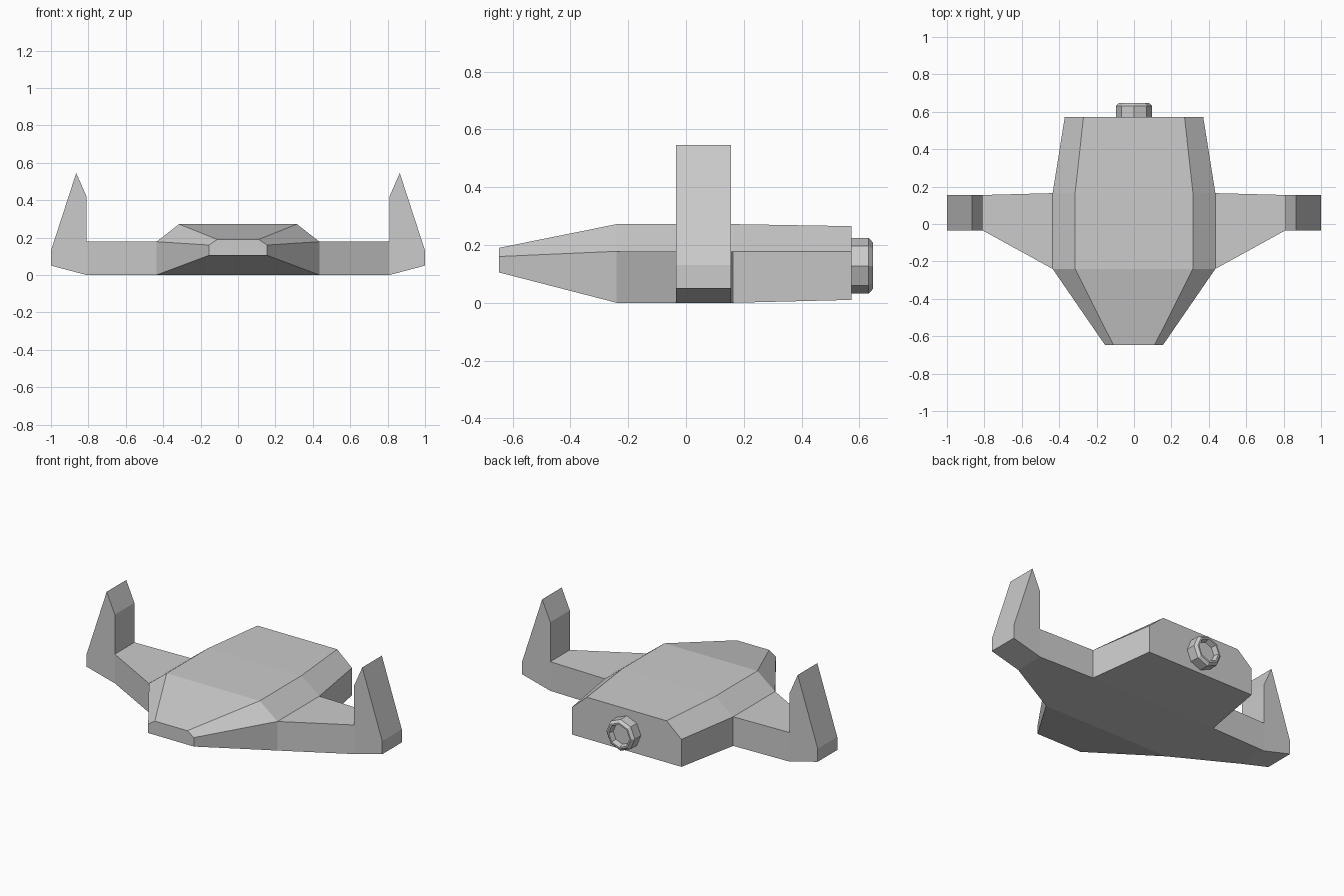
import bpy
from math import sin, cos, pi

if "Cube" in bpy.data.objects:
    bpy.data.objects.remove(bpy.data.objects["Cube"])


def make(name, verts, faces):
    mesh = bpy.data.meshes.new(name)
    mesh.from_pydata(verts, [], faces)
    ob = bpy.data.objects.new(name, mesh)
    bpy.context.collection.objects.link(ob)
    # consistent outward normals
    import bmesh
    bm = bmesh.new()
    bm.from_mesh(mesh)
    bmesh.ops.recalc_face_normals(bm, faces=bm.faces)
    bm.to_mesh(mesh)
    bm.free()
    return ob


def loft(name, rings):
    """Skin closed rings of equal point count and cap both ends."""
    n = len(rings[0])
    verts = [p for r in rings for p in r]
    faces = [(k * n + i, k * n + (i + 1) % n, (k + 1) * n + (i + 1) % n, (k + 1) * n + i)
             for k in range(len(rings) - 1) for i in range(n)]
    faces += [tuple(range(n))[::-1], tuple(range(len(verts) - n, len(verts)))]
    return make(name, verts, faces)


def mirror_x(ob):
    ob.modifiers.new("Mirror", 'MIRROR').use_mirror_merge = False


# Hull: y, lower half width, top half width, bottom z, shoulder z, top z
sections = [(-0.647, 0.155, 0.11, 0.105, 0.16, 0.19),
            (-0.24, 0.435, 0.315, 0.0, 0.178, 0.272),
            (0.165, 0.435, 0.315, 0.0, 0.178, 0.272),
            (0.573, 0.37, 0.27, 0.01, 0.178, 0.265)]
loft("hull", [[(-w, y, b), (w, y, b), (w, y, m), (t, y, h), (-t, y, h), (-w, y, m)]
              for y, w, t, b, m, h in sections])


# Side wings, tapering outwards
def wing_ring(x, y0, y1):
    return [(x, y0, 0), (x, y1, 0), (x, y1, 0.178), (x, y0, 0.178)]


mirror_x(loft("wing", [wing_ring(0.435, -0.24, 0.165), wing_ring(0.81, -0.034, 0.155)]))

# Upright wing-tip fins
fin = [(0.81, 0), (1.0, 0.05), (1.0, 0.13), (0.865, 0.545), (0.81, 0.42)]
mirror_x(loft("wingtip_fin", [[(x, y, z) for x, z in fin] for y in (-0.034, 0.155)]))

# Octagonal exhaust nozzle with a chamfered rim and recess
nozzle = [(0.096, 0.56), (0.096, 0.632), (0.08, 0.647), (0.07, 0.647), (0.062, 0.615)]
loft("nozzle", [[(r * cos(i * pi / 4), y, 0.128 + r * sin(i * pi / 4)) for i in range(8)]
                for r, y in nozzle])
